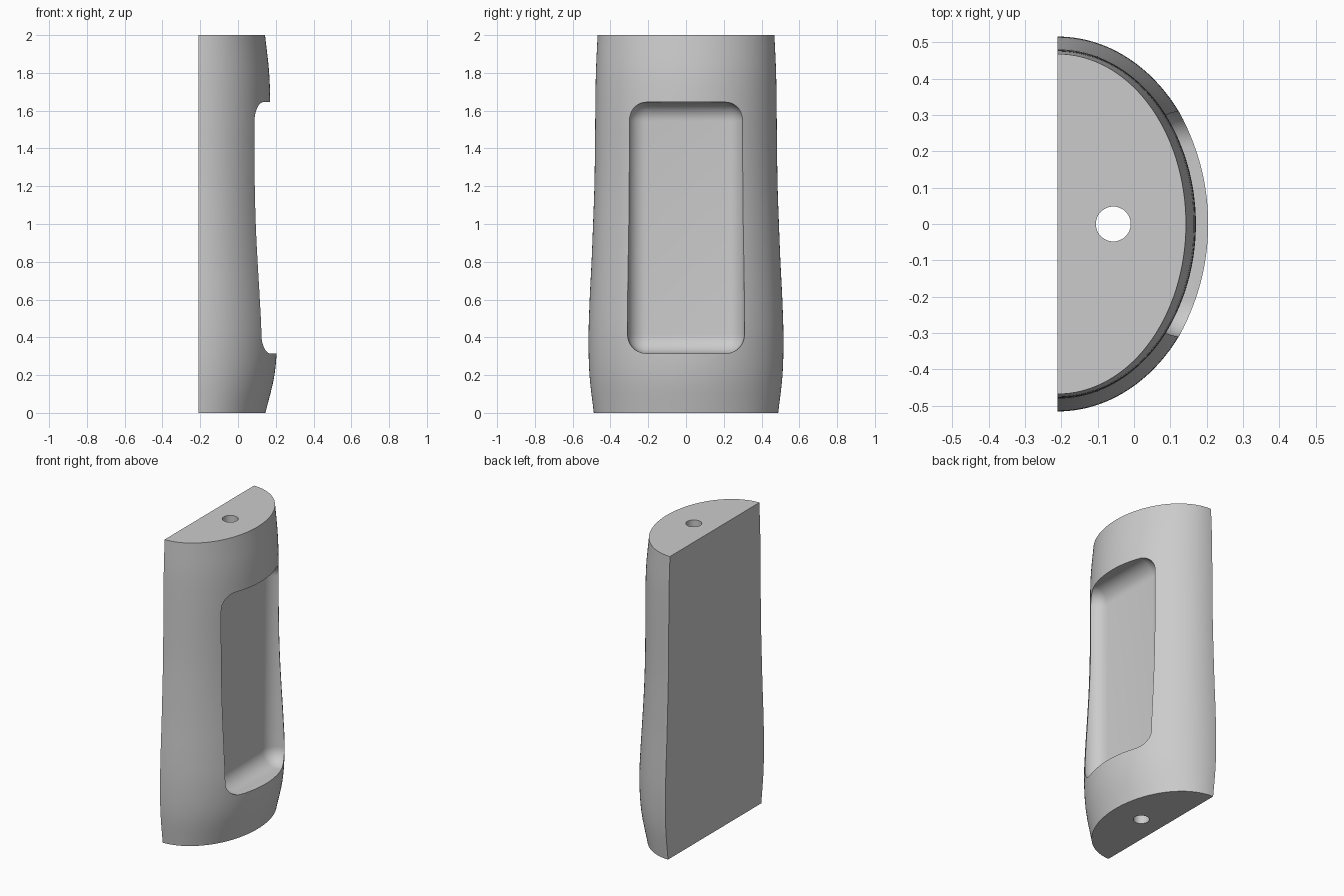
import bpy, bmesh, math
from mathutils import Matrix

cube = bpy.data.objects.get("Cube")
if cube:
    bpy.data.objects.remove(cube, do_unlink=True)

BACK = -0.21      # plane of the flat back
HEIGHT = 2.0
# half widths and front bulge at evenly spaced heights, bottom to top
WIDTHS = [.488, .511, .516, .510, .500, .492, .485, .482, .480, .477, .468]
FRONTS = [.145, .193, .207, .199, .187, .176, .171, .170, .171, .165, .143]


def spline(values, t):
    """Smooth curve through evenly spaced values, t from 0 to 1."""
    n = len(values) - 1
    i = min(int(t * n), n - 1)
    u = t * n - i
    b, c = values[i], values[i + 1]
    a = values[i - 1] if i else 2 * b - c
    d = values[i + 2] if i + 2 <= n else 2 * c - b
    return b + u * (c - a + u * (2*a - 5*b + 4*c - d + u * (3*(b - c) + d - a))) / 2


def new_object(name, bm):
    bmesh.ops.recalc_face_normals(bm, faces=bm.faces)
    mesh = bpy.data.meshes.new(name)
    bm.to_mesh(mesh)
    bm.free()
    obj = bpy.data.objects.new(name, mesh)
    bpy.context.collection.objects.link(obj)
    return obj


# Grip shell: stacked half ellipses closed by a flat back and flat ends
ROWS, SEGS = 40, 64
bm = bmesh.new()
rings = []
for r in range(ROWS + 1):
    t = r / ROWS
    w, depth = spline(WIDTHS, t), spline(FRONTS, t) - BACK
    angles = [math.pi * (s / SEGS - 0.5) for s in range(SEGS + 1)]
    rings.append([bm.verts.new((BACK + depth * max(math.cos(a), 0),
                                w * math.sin(a), t * HEIGHT)) for a in angles])
for low, high in zip(rings, rings[1:]):
    for s in range(SEGS):
        bm.faces.new((low[s], low[s + 1], high[s + 1], high[s]))
    bm.faces.new((low[-1], low[0], high[0], high[-1]))
bm.faces.new(rings[0])
bm.faces.new(rings[-1])
grip = new_object("grip_half", bm)

# Pocket cutter: box with rounded edges
bm = bmesh.new()
bmesh.ops.create_cube(bm, size=1, matrix=Matrix.Translation((0.33, 0, 0.98))
                      @ Matrix.Diagonal((0.6, 0.62, 1.33, 1)))
bmesh.ops.bevel(bm, geom=bm.edges[:], offset=0.1, segments=10, profile=0.5,
                affect='EDGES')
pocket = new_object("pocket_cutter", bm)

# Bore cutter: lengthwise hole
bm = bmesh.new()
bmesh.ops.create_cone(bm, cap_ends=True, segments=48, radius1=0.048, radius2=0.048,
                      depth=2.4, matrix=Matrix.Translation((-0.057, 0, 1)))
bore = new_object("bore_cutter", bm)

# Cut the pocket and bore
bpy.ops.object.select_all(action='DESELECT')
bpy.context.view_layer.objects.active = grip
grip.select_set(True)
for cutter in (pocket, bore):
    cutter.hide_render = True
    mod = grip.modifiers.new(cutter.name, 'BOOLEAN')
    mod.operation = 'DIFFERENCE'
    mod.solver = 'EXACT'
    mod.object = cutter
    bpy.ops.object.modifier_apply(modifier=mod.name)
    bpy.data.objects.remove(cutter, do_unlink=True)

# Plain grey finish
grey = bpy.data.materials.new("plain_grey")
grey.use_nodes = True
color = (0.6, 0.6, 0.6, 1)
grey.diffuse_color = color
grey.node_tree.nodes["Principled BSDF"].inputs["Base Color"].default_value = color
grip.data.materials.clear()
grip.data.materials.append(grey)
bpy.ops.object.shade_smooth_by_angle(angle=math.radians(30))
